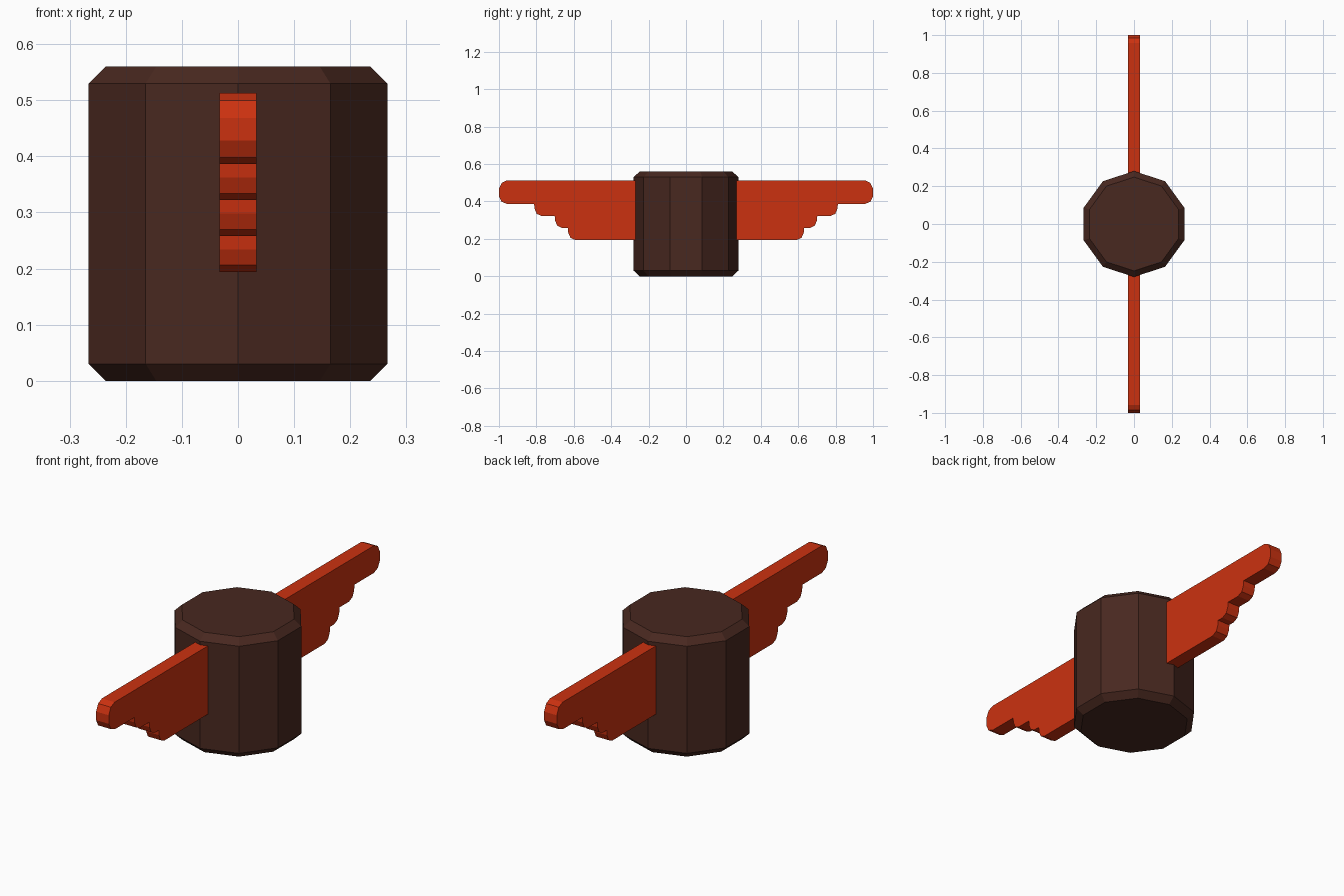
import bpy, bmesh
from math import sin, cos, pi

if "Cube" in bpy.data.objects:
    bpy.data.objects.remove(bpy.data.objects["Cube"])


def material(name, rgb):
    m = bpy.data.materials.new(name)
    m.diffuse_color = (*rgb, 1)
    m.use_nodes = True
    m.node_tree.nodes["Principled BSDF"].inputs["Base Color"].default_value = m.diffuse_color
    return m


def make_object(name, bm, mat):
    bmesh.ops.recalc_face_normals(bm, faces=bm.faces[:])
    me = bpy.data.meshes.new(name)
    bm.to_mesh(me)
    bm.free()
    me.materials.append(mat)
    ob = bpy.data.objects.new(name, me)
    bpy.context.collection.objects.link(ob)
    return ob


brown = material("dark_brown", (0.065, 0.021, 0.014))
red = material("orange_red", (0.60, 0.031, 0.005))

# Ten-sided body with chamfered rims
SIDES = 10
bm = bmesh.new()
rings = []
for r, z in [(0.248, 0), (0.28, 0.03), (0.28, 0.53), (0.248, 0.56)]:
    angles = [pi / 2 + 2 * pi * i / SIDES for i in range(SIDES)]
    rings.append([bm.verts.new((r * cos(a), r * sin(a), z)) for a in angles])
for lo, hi in zip(rings, rings[1:]):
    for i in range(SIDES):
        j = (i + 1) % SIDES
        bm.faces.new((lo[i], lo[j], hi[j], hi[i]))
bm.faces.new(rings[0])
bm.faces.new(rings[-1])
make_object("body", bm, brown)

# Wing outline (y, z): long top feather, then three shorter stepped feathers
outline = [(0.25, 0.513), (0.957, 0.513), (0.985, 0.50), (1.0, 0.468),
           (1.0, 0.428), (0.985, 0.398), (0.955, 0.386)]
for tip, top in [(0.812, 0.386), (0.702, 0.322), (0.632, 0.258)]:
    outline += [(tip, top), (tip - 0.002, top - 0.024),
                (tip - 0.014, top - 0.052), (tip - 0.04, top - 0.064)]
outline.append((0.25, 0.194))

# Flat wings on both sides
HALF = 0.033
for name, side in [("front_wing", -1), ("back_wing", 1)]:
    bm = bmesh.new()
    face = bm.faces.new([bm.verts.new((-HALF, side * y, z)) for y, z in outline])
    ext = bmesh.ops.extrude_face_region(bm, geom=[face])
    moved = [g for g in ext["geom"] if isinstance(g, bmesh.types.BMVert)]
    bmesh.ops.translate(bm, verts=moved, vec=(2 * HALF, 0, 0))
    make_object(name, bm, red)
